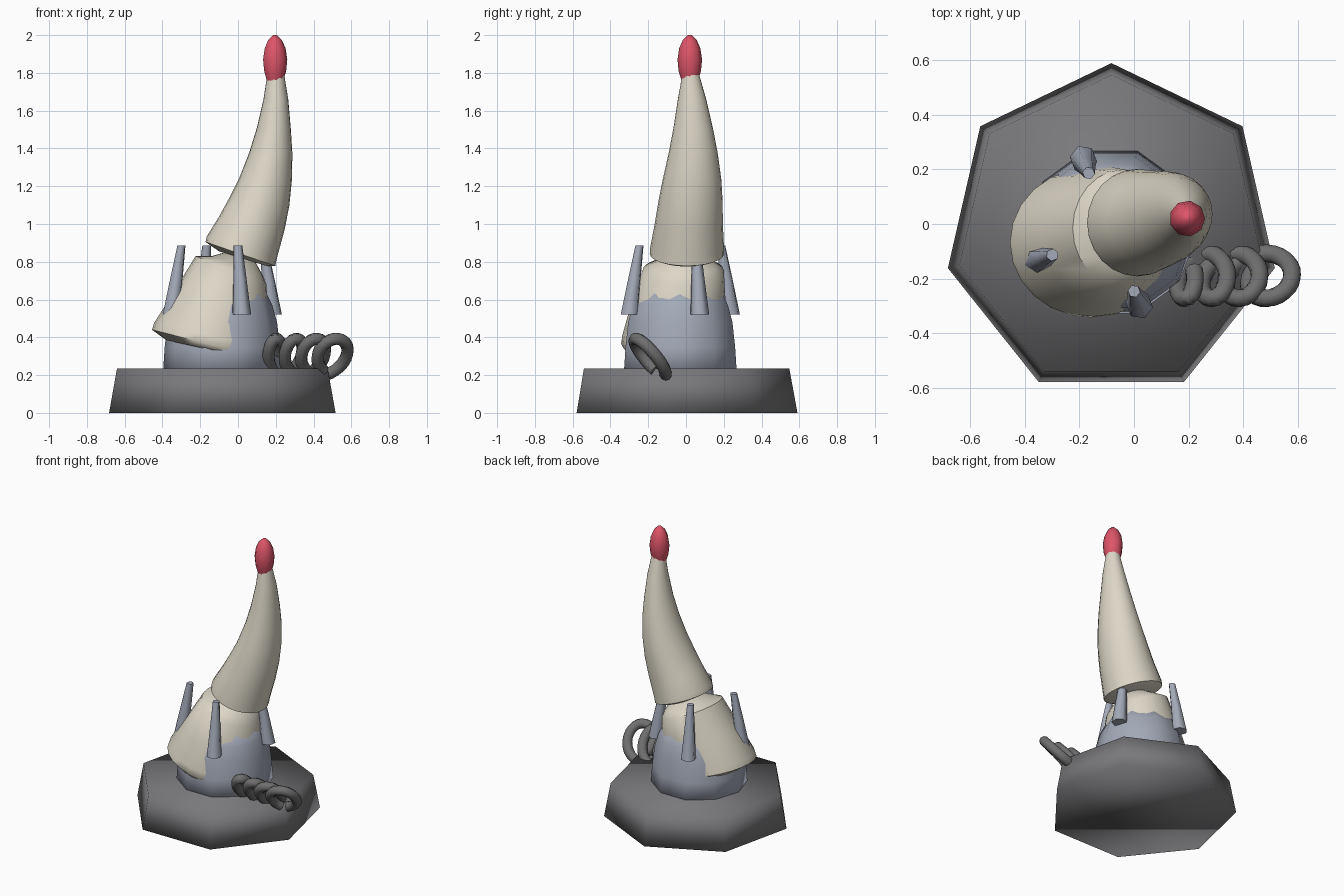
import bpy, bmesh
from math import cos, sin, pi, radians
from mathutils import Vector

if "Cube" in bpy.data.objects:
    bpy.data.objects.remove(bpy.data.objects["Cube"])


def material(name, rgb):
    m = bpy.data.materials.new(name)
    m.use_nodes = True
    m.diffuse_color = (*rgb, 1)
    m.node_tree.nodes["Principled BSDF"].inputs["Base Color"].default_value = (*rgb, 1)
    return m


STONE = material("dark grey", (0.19, 0.19, 0.2))
ROPE = material("rope grey", (0.16, 0.16, 0.16))
STEEL = material("blue grey", (0.37, 0.4, 0.48))
CREAM = material("cream", (0.72, 0.68, 0.57))
RED = material("red", (0.72, 0.09, 0.14))


def finish(bm, name, mat, angle=None):
    bmesh.ops.recalc_face_normals(bm, faces=bm.faces)
    mesh = bpy.data.meshes.new(name)
    bm.to_mesh(mesh)
    bm.free()
    mesh.materials.append(mat)
    obj = bpy.data.objects.new(name, mesh)
    bpy.context.collection.objects.link(obj)
    bpy.ops.object.select_all(action='DESELECT')
    obj.select_set(True)
    bpy.context.view_layer.objects.active = obj
    if angle:
        bpy.ops.object.shade_smooth_by_angle(angle=radians(angle))
    else:
        bpy.ops.object.shade_smooth()
    return obj


def loft(name, rings, sides, mat, phase=0.0, angle=None):
    """Skin closed rings, each a centre with two half-axis vectors."""
    bm = bmesh.new()
    loops = []
    for c, u, v in rings:
        turn = [radians(phase) + 2 * pi * k / sides for k in range(sides)]
        loops.append([bm.verts.new(c + u * cos(a) + v * sin(a)) for a in turn])
    for a, b in zip(loops, loops[1:]):
        for k in range(sides):
            j = (k + 1) % sides
            bm.faces.new((a[k], a[j], b[j], b[k]))
    bm.faces.new(loops[0])
    bm.faces.new(loops[-1])
    return finish(bm, name, mat, angle)


def level(x, y, z, r):
    return Vector((x, y, z)), Vector((r, 0, 0)), Vector((0, r, 0))


def tilted(lx, lz, rx, rz, y, ry):
    """Ring through a left and a right point, leaning sideways."""
    left, right = Vector((lx, y, lz)), Vector((rx, y, rz))
    return (left + right) / 2, (right - left) / 2, Vector((0, ry, 0))


# Seven-sided plinth
loft("plinth", [level(-0.083, -0.025, 0, 0.615), level(-0.083, -0.025, 0.235, 0.572)],
     7, STONE, phase=90)

# Domed body
dome = [(0.2, 0.315), (0.35, 0.305), (0.48, 0.29), (0.57, 0.265), (0.63, 0.235), (0.68, 0.14)]
loft("domed_body", [level(-0.083, -0.03, z, r) for z, r in dome], 10, STEEL, phase=108)

# Broken horn stump leaning over the dome
loft("horn_stump", [tilted(-0.38, 0.385, 0.1, 0.28, -0.07, 0.25),
                    tilted(-0.455, 0.44, 0.14, 0.29, -0.068, 0.275),
                    tilted(-0.445, 0.475, 0.16, 0.34, -0.066, 0.272),
                    tilted(-0.34, 0.64, 0.16, 0.52, -0.04, 0.25),
                    tilted(-0.225, 0.83, 0.15, 0.68, -0.015, 0.215),
                    tilted(-0.14, 0.83, 0.13, 0.73, -0.01, 0.17),
                    tilted(-0.03, 0.86, 0.08, 0.82, 0, 0.06)],
     24, CREAM, angle=50)

# Upper horn, curving to the tip
loft("upper_horn", [tilted(-0.1, 0.855, 0.16, 0.775, 0.005, 0.15),
                    tilted(-0.172, 0.905, 0.197, 0.778, 0.005, 0.197),
                    tilted(-0.165, 0.935, 0.206, 0.82, 0.006, 0.195),
                    tilted(-0.1, 1.04, 0.247, 0.97, 0.015, 0.18),
                    tilted(-0.045, 1.14, 0.272, 1.1, 0.024, 0.17),
                    tilted(0.005, 1.24, 0.285, 1.23, 0.032, 0.155),
                    tilted(0.06, 1.38, 0.288, 1.37, 0.038, 0.13),
                    tilted(0.1, 1.51, 0.28, 1.5, 0.038, 0.105),
                    tilted(0.135, 1.66, 0.266, 1.66, 0.032, 0.075),
                    tilted(0.155, 1.79, 0.245, 1.79, 0.025, 0.045)],
     24, CREAM, angle=50)

# Rounded red tip
tip = [(1.76, 0.045), (1.81, 0.06), (1.87, 0.066), (1.93, 0.057), (1.975, 0.037), (2.0, 0.01)]
loft("horn_tip", [level(0.195, 0.02, z, r) for z, r in tip], 9, RED, angle=70)

# Four prongs around the body
for n in range(4):
    a = radians(-69 + 90 * n)
    d = Vector((cos(a), sin(a), 0))
    side = Vector((-sin(a), cos(a), 0))
    mid = Vector((-0.083, -0.03, 0))
    rings = [(mid + d * r + Vector((0, 0, z)), d * w, side * w)
             for z, r, w in [(0.52, 0.288, 0.05), (0.7, 0.262, 0.036), (0.885, 0.232, 0.023)]]
    loft("prong_%d" % (n + 1), rings, 6, STEEL, angle=65)

# Coiled rope trailing off the plinth
turns, steps = 3.6, 90
path = []
for i in range(steps + 1):
    s = i / steps
    t = 2 * pi * turns * s
    reach = 0.05 + 0.06 * s
    path.append(Vector((0.17 + 0.37 * s + reach * cos(t),
                        -0.19 - 0.08 * sin(t) + 0.02 * cos(t),
                        0.295 + 0.095 * sin(t) + 0.02 * cos(t))))
rings = []
for i, p in enumerate(path):
    along = (path[min(i + 1, steps)] - path[max(i - 1, 0)]).normalized()
    out = p - Vector((p.x, -0.19, 0.295))
    # Keep the cross-section steady by facing it along the coil's slanted axis
    axis = Vector((0.4, 0.7, 0.6))
    u = along.cross(axis).normalized() * 0.033
    rings.append((p, u, along.cross(u)))
loft("coiled_rope", rings, 10, ROPE, angle=60)
